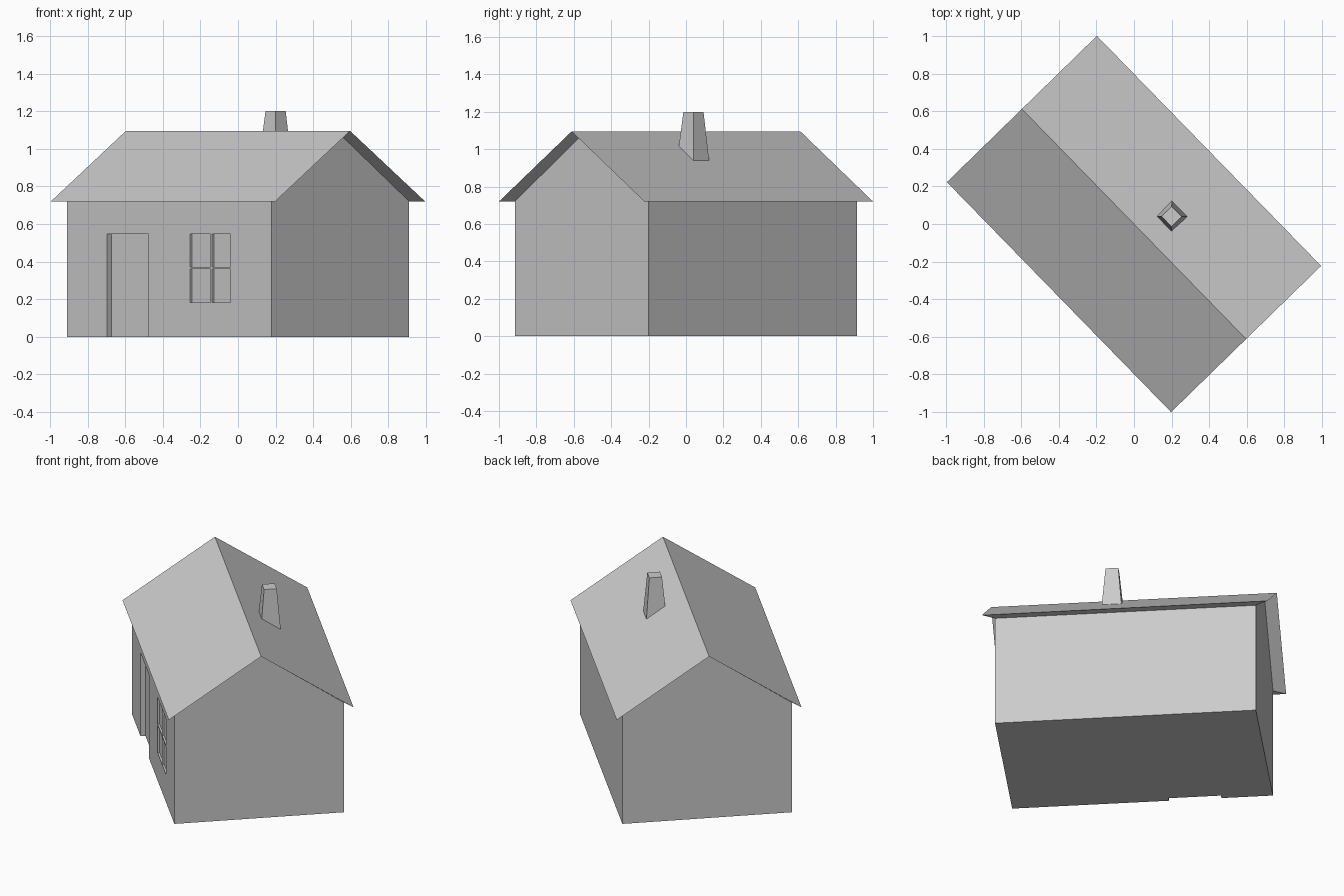
import bpy, bmesh, math
from mathutils import Matrix

if "Cube" in bpy.data.objects:
    bpy.data.objects.remove(bpy.data.objects["Cube"])

TURN = Matrix.Rotation(math.radians(-45.73), 4, 'Z')  # house stands diagonally
HALF_L, HALF_W = 0.78, 0.511       # walls
ROOF_L, ROOF_W = 0.854, 0.557      # roof outline
EAVE, RIDGE, GABLE = 0.72, 1.095, 1.075


def make(name, bm):
    bmesh.ops.recalc_face_normals(bm, faces=bm.faces)
    bm.transform(TURN)
    mesh = bpy.data.meshes.new(name)
    bm.to_mesh(mesh)
    bm.free()
    ob = bpy.data.objects.new(name, mesh)
    bpy.context.collection.objects.link(ob)
    return ob


def ring(bm, points):
    return [bm.verts.new(p) for p in points]


def bridge(bm, a, b):
    for i in range(len(a)):
        j = (i + 1) % len(a)
        bm.faces.new((a[i], a[j], b[j], b[i]))


# House shell: walls, gables, tapered overhang and roof slopes
bm = bmesh.new()
rect = [(-1, -1), (1, -1), (1, 1), (-1, 1)]
floor = ring(bm, [(sx * HALF_L, sy * HALF_W, 0) for sx, sy in rect])
wall = ring(bm, [(sx * HALF_L, sy * HALF_W, EAVE) for sx, sy in rect])
eave = ring(bm, [(sx * ROOF_L, sy * ROOF_W, EAVE) for sx, sy in rect])
gable = ring(bm, [(s * HALF_L, 0, GABLE) for s in (-1, 1)])
ridge = ring(bm, [(s * ROOF_L, 0, RIDGE) for s in (-1, 1)])
bm.faces.new(floor)
for a, b in ((0, 1), (2, 3)):
    bm.faces.new((floor[a], floor[b], wall[b], wall[a]))       # long walls
    bm.faces.new((wall[a], wall[b], eave[b], eave[a]))         # soffits
    r = (ridge[1], ridge[0]) if a == 0 else (ridge[0], ridge[1])
    bm.faces.new((eave[a], eave[b], *r))                       # roof slopes
for k, (a, b) in enumerate(((3, 0), (1, 2))):
    bm.faces.new((floor[a], floor[b], wall[b], gable[k], wall[a]))  # gable walls
    for c in (a, b):
        bm.faces.new((wall[c], gable[k], ridge[k], eave[c]))   # gable undersides
house = make("house", bm)

# Door and window pane recesses in the front wall
bm = bmesh.new()


def recess(u0, u1, z0, z1, depth):
    y0, y1 = -HALF_W - 0.02, -HALF_W + depth
    m = (Matrix.Translation(((u0 + u1) / 2, (y0 + y1) / 2, (z0 + z1) / 2))
         @ Matrix.Diagonal((u1 - u0, y1 - y0, z1 - z0, 1)))
    bmesh.ops.create_cube(bm, size=1, matrix=m)


recess(-0.472, -0.157, -0.05, 0.547, 0.03)
for u0, u1 in ((0.16, 0.315), (0.328, 0.468)):
    for z0, z1 in ((0.182, 0.361), (0.371, 0.547)):
        recess(u0, u1, z0, z1, 0.012)
cutter = make("opening_cutter", bm)
cutter.hide_render = True
cutter.hide_viewport = True
cutter.display_type = 'WIRE'
mod = house.modifiers.new("openings", 'BOOLEAN')
mod.operation = 'DIFFERENCE'
mod.solver = 'EXACT'
mod.object = cutter

# Tapered chimney resting on the rear slope
bm = bmesh.new()
cu, cv, top = 0.111, 0.171, 0.038
base = []
for sx, sy in rect:
    h = 0.055 if sy < 0 else 0.059
    v = cv + sy * h
    base.append((cu + sx * h, v, RIDGE - (RIDGE - EAVE) * v / ROOF_W))
lower = ring(bm, base)
upper = ring(bm, [(cu + sx * top, cv + sy * top, 1.2) for sx, sy in rect])
bridge(bm, lower, upper)
bm.faces.new(upper)
make("chimney", bm)
